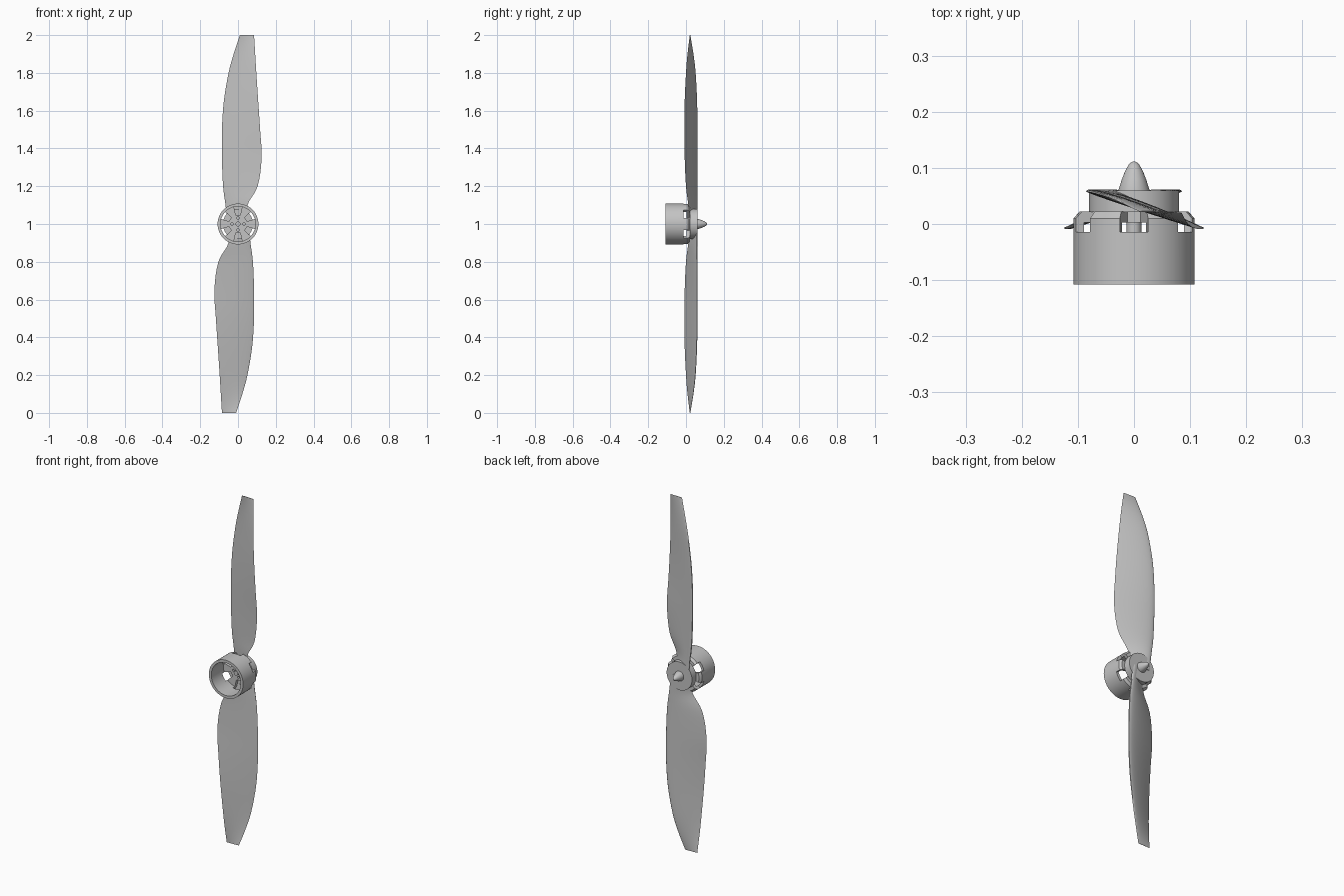
import bpy, bmesh, math
from mathutils import Vector, Matrix

cube = bpy.data.objects.get("Cube")
if cube:
    bpy.data.objects.remove(cube, do_unlink=True)

CENTRE = Vector((0, 0, 1))

grey = bpy.data.materials.new("plain grey")
grey.use_nodes = True
GREY = (0.55, 0.55, 0.55, 1)
grey.diffuse_color = GREY
grey.node_tree.nodes["Principled BSDF"].inputs["Base Color"].default_value = GREY


def finish(name, bm, angle=30):
    """Turn a bmesh into a smooth-shaded object at the axis height."""
    bmesh.ops.remove_doubles(bm, verts=bm.verts, dist=1e-5)
    bmesh.ops.recalc_face_normals(bm, faces=bm.faces)
    mesh = bpy.data.meshes.new(name)
    bm.to_mesh(mesh)
    bm.free()
    mesh.materials.append(grey)
    obj = bpy.data.objects.new(name, mesh)
    obj.location = CENTRE
    bpy.context.collection.objects.link(obj)
    smooth(obj, angle)
    return obj


def smooth(obj, angle=30):
    bpy.ops.object.select_all(action="DESELECT")
    obj.select_set(True)
    bpy.context.view_layer.objects.active = obj
    bpy.ops.object.shade_smooth_by_angle(angle=math.radians(angle))


def lathe(name, profile, steps=64):
    """Spin (radius, y) points around the y axis."""
    bm = bmesh.new()
    verts = [bm.verts.new((r, y, 0)) for r, y in profile]
    edges = [bm.edges.new(pair) for pair in zip(verts, verts[1:])]
    bmesh.ops.spin(bm, geom=verts + edges, cent=(0, 0, 0), axis=(0, 1, 0),
                   angle=math.tau, steps=steps, use_duplicate=False)
    return finish(name, bm)


def prism(bm, outline, y0, y1):
    """Extrude an (x, z) outline along y."""
    face = bm.faces.new([bm.verts.new((x, y0, z)) for x, z in outline])
    new = bmesh.ops.extrude_face_region(bm, geom=[face])["geom"]
    moved = [v for v in new if isinstance(v, bmesh.types.BMVert)]
    bmesh.ops.translate(bm, verts=moved, vec=(0, y1 - y0, 0))


# Hollow motor bell with a chamfered end plate
bell = lathe("motor_bell", [(0, 0.003), (0.093, 0.003), (0.093, -0.108),
                            (0.108, -0.108), (0.108, 0.01), (0.097, 0.022), (0, 0.022)])

# Six wedge windows and four screw holes cut from the bell
bm = bmesh.new()
for i in range(6):
    turn = Matrix.Rotation(i * math.tau / 6, 2)
    wedge = [(-0.012, 0.048), (0.012, 0.048), (0.031, 0.13), (-0.031, 0.13)]
    prism(bm, [turn @ Vector(p) for p in wedge], -0.014, 0.03)
for i in range(4):
    a = i * math.tau / 4
    ring = [(0.032 * math.cos(a) + 0.006 * math.cos(t), 0.032 * math.sin(a) + 0.006 * math.sin(t))
            for t in (k * math.tau / 16 for k in range(16))]
    prism(bm, ring, -0.01, 0.03)
cutter = finish("window_cutter", bm)
cutter.hide_render = True
mod = bell.modifiers.new("windows", "BOOLEAN")
mod.object = cutter
mod.operation = "DIFFERENCE"
mod.solver = "EXACT"
bpy.context.view_layer.objects.active = bell
bpy.ops.object.modifier_apply(modifier=mod.name)
bpy.data.objects.remove(cutter, do_unlink=True)
smooth(bell)

# Shaft, propeller hub and pointed spinner
lathe("motor_shaft", [(0, -0.02), (0.013, -0.02), (0.013, 0.01), (0, 0.01)], 32)
lathe("propeller_hub", [(0, 0.021), (0.08, 0.021), (0.08, 0.06), (0, 0.06)])
lathe("spinner", [(0, 0.055), (0.028, 0.055), (0.028, 0.06), (0.0215, 0.08), (0.016, 0.094),
                  (0.010, 0.105), (0.005, 0.110), (0, 0.112)], 40)

# Blade stations: radius, leading x and y, trailing x and y, thickness
STATIONS = [
    (0.00, -0.055, 0.054, 0.045, 0.030, 0.018),
    (0.10, -0.066, 0.056, 0.050, 0.013, 0.018),
    (0.20, -0.079, 0.057, 0.104, 0.000, 0.018),
    (0.35, -0.085, 0.058, 0.125, -0.007, 0.017),
    (0.50, -0.085, 0.058, 0.117, -0.009, 0.016),
    (0.65, -0.075, 0.056, 0.107, -0.007, 0.014),
    (0.80, -0.050, 0.049, 0.097, 0.000, 0.011),
    (0.90, -0.023, 0.038, 0.091, 0.008, 0.007),
    (1.00, 0.010, 0.022, 0.085, 0.020, 0.002),
]


def spline(rows, sub):
    """Smooth the stations with a Catmull-Rom curve."""
    pad = [rows[0]] + rows + [rows[-1]]
    out = []
    for p0, p1, p2, p3 in zip(pad, pad[1:], pad[2:], pad[3:]):
        for k in range(sub):
            t = k / sub
            out.append([0.5 * (2 * b + (c - a) * t + (2 * a - 5 * b + 4 * c - d) * t * t
                               + (3 * b - a - 3 * c + d) * t ** 3)
                        for a, b, c, d in zip(p0, p1, p2, p3)])
    return out + [list(rows[-1])]


def section(row, n=14):
    """Cambered airfoil loop across the chord of one station."""
    r, lx, ly, tx, ty, thick = row
    upper, lower = [], []
    for i in range(n + 1):
        s = 0.5 - 0.5 * math.cos(math.pi * i / n)
        bulge = thick * 2.6 * math.sqrt(s) * (1 - s)
        x, y = lx + (tx - lx) * s, ly + (ty - ly) * s
        upper.append((x, y + 0.75 * bulge, r))
        lower.append((x, y - 0.15 * bulge, r))
    return upper + lower[-2:0:-1]


def blade(name, angle):
    bm = bmesh.new()
    loops = [[bm.verts.new(p) for p in section(row)] for row in spline(STATIONS, 4)]
    for a, b in zip(loops, loops[1:]):
        for i in range(len(a)):
            j = (i + 1) % len(a)
            bm.faces.new((a[i], a[j], b[j], b[i]))
    bm.faces.new(loops[0])
    bm.faces.new(loops[-1])
    bmesh.ops.rotate(bm, verts=bm.verts, cent=(0, 0, 0),
                     matrix=Matrix.Rotation(angle, 3, "Y"))
    return finish(name, bm, 40)


# Two opposite blades
blade("upper_blade", 0)
blade("lower_blade", math.pi)
